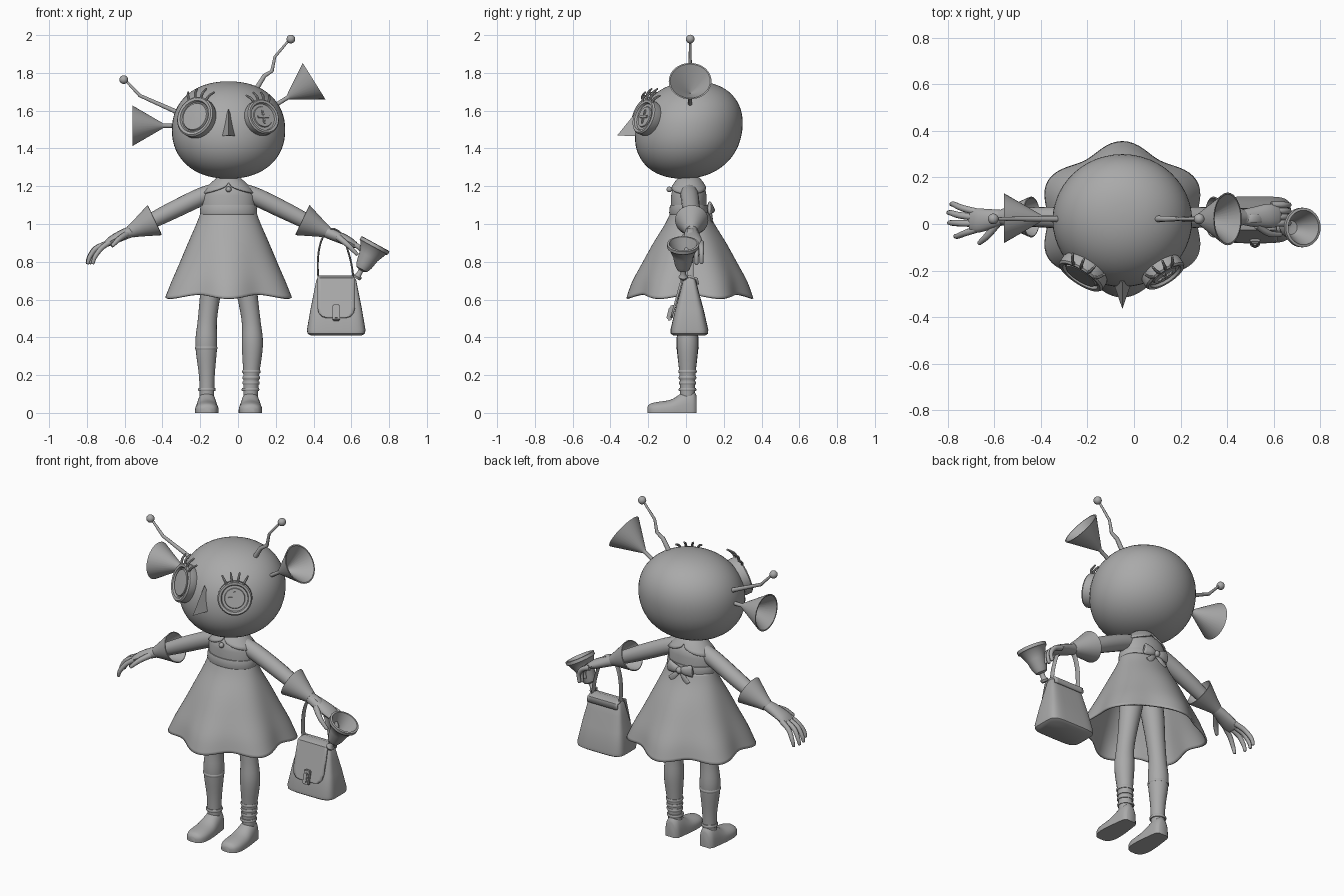
import bpy, bmesh, math
from mathutils import Vector, Matrix

CX, CY = -0.05, 0.015          # body axis
clay = bpy.data.materials.new("clay_grey")
clay.diffuse_color = (0.4, 0.4, 0.4, 1)


def finish(name, bm, angle=40, thick=0):
    bmesh.ops.recalc_face_normals(bm, faces=bm.faces)
    me = bpy.data.meshes.new(name)
    bm.to_mesh(me)
    bm.free()
    me.materials.append(clay)
    ob = bpy.data.objects.new(name, me)
    bpy.context.collection.objects.link(ob)
    bpy.ops.object.select_all(action='DESELECT')
    ob.select_set(True)
    bpy.context.view_layer.objects.active = ob
    bpy.ops.object.shade_smooth_by_angle(angle=math.radians(angle))
    if thick:
        m = ob.modifiers.new("thickness", 'SOLIDIFY')
        m.thickness, m.offset = thick, 0
    return ob


def loft(name, rings, closed=True, cap=True, angle=40, thick=0):
    bm = bmesh.new()
    vs = [[bm.verts.new(p) for p in r] for r in rings]
    n = len(rings[0])
    for a, b in zip(vs, vs[1:]):
        for i in range(n if closed else n - 1):
            j = (i + 1) % n
            bm.faces.new((a[i], a[j], b[j], b[i]))
    if cap:
        bm.faces.new(vs[0])
        bm.faces.new(vs[-1])
    return finish(name, bm, angle, thick)


def spow(v, e):
    return math.copysign(abs(v) ** e, v)


def ellipse(cx, cy, z, rx, ry, n=40, e=1.0):
    ts = [2 * math.pi * i / n for i in range(n)]
    return [(cx + rx * spow(math.cos(t), e), cy + ry * spow(math.sin(t), e), z) for t in ts]


def catmull(rows, k=4):
    rows = [Vector(r) for r in rows]
    q = [rows[0]] + rows + [rows[-1]]
    out = []
    for a, b, c, d in zip(q, q[1:], q[2:], q[3:]):
        for i in range(k):
            t = i / k
            out.append(0.5 * (2 * b + (c - a) * t + (2 * a - 5 * b + 4 * c - d) * t * t
                              + (3 * b - a - 3 * c + d) * t ** 3))
    return out + [rows[-1]]


def tube(name, rows, n=16, soft=True):
    """rows: x, y, z, radius along y, radius across"""
    rows = catmull(rows) if soft else [Vector(r) for r in rows]
    pts = [Vector(r[:3]) for r in rows]
    rings = []
    for i, (p, r) in enumerate(zip(pts, rows)):
        t = (pts[min(i + 1, len(pts) - 1)] - pts[max(i - 1, 0)]).normalized()
        s = (Vector((0, 1, 0)) - t * t.y).normalized()
        u = t.cross(s)
        ring = lambda f, o: [p + t * o + s * r[3] * f * math.cos(a) + u * r[4] * f * math.sin(a)
                             for a in (2 * math.pi * k / n for k in range(n))]
        rings.append(ring(1, 0))
    m = min(rows[-1][3], rows[-1][4])
    rings.append([p + t * m * 0.5 + (Vector(v) - p) * 0.7 for v in rings[-1]])  # rounded tip
    return loft(name, rings)


def frame(loc, d):
    return Matrix.Translation(loc) @ Vector(d).to_track_quat('Z', 'Y').to_matrix().to_4x4()


def lathe(name, prof, loc, d, n=32, angle=40):
    m = frame(loc, d)
    return loft(name, [[m @ Vector(p) for p in ellipse(0, 0, h, max(r, 0.0005), max(r, 0.0005), n)]
                       for r, h in prof], angle=angle)


def ball(name, loc, r):
    bm = bmesh.new()
    bmesh.ops.create_uvsphere(bm, u_segments=20, v_segments=12, radius=r,
                              matrix=Matrix.Translation(loc))
    return finish(name, bm)


def box(name, m, size):
    bm = bmesh.new()
    bmesh.ops.create_cube(bm, size=1, matrix=m @ Matrix.Diagonal((*size, 1)))
    bmesh.ops.bevel(bm, geom=bm.edges[:], offset=min(size) * 0.25, segments=2, affect='EDGES')
    return finish(name, bm)


# head: softly squared ball, leaning back slightly
rings = []
for i in range(33):
    a = math.radians(-89 + 178 * i / 32)
    s, c = spow(math.sin(a), 0.93), math.cos(a) ** 0.9
    rings.append(ellipse(CX, CY + 0.03 * s, 1.4975 + 0.2575 * s, 0.3 * c, 0.283 * c, 48))
loft("head", rings)

# nose: three-sided pyramid
bm = bmesh.new()
v = [bm.verts.new(p) for p in ((CX, -0.25, 1.61), (CX, -0.365, 1.468),
                               (CX - 0.05, -0.22, 1.465), (CX + 0.05, -0.22, 1.465))]
for f in ((0, 1, 2), (0, 1, 3), (0, 2, 3), (1, 2, 3)):
    bm.faces.new([v[i] for i in f])
finish("nose", bm, 20)

# button eyes with lashes
for side, x, r in (("left", 0.128, 0.096), ("right", -0.222, 0.11)):
    sx = 1 if x > 0 else -1
    loc, d = Vector((x, -0.213, 1.565)), (sx * 0.52, -0.8, 0.3)
    prof = [(0, -0.05), (r * 0.9, -0.05), (r, -0.02), (r, 0.012), (r * 0.93, 0.02),
            (r * 0.8, 0.018), (r * 0.75, 0.006)]
    if sx > 0:
        prof += [(r * 0.6, 0.006), (r * 0.57, 0.012), (0, 0.012)]
    else:
        prof += [(r * 0.7, 0.006), (r * 0.66, 0.015), (0, 0.018)]
    lathe(side + "_button_eye", prof, loc, d, 40, 30)
    m = frame(loc, d)
    for k, deg in enumerate((60, 80, 100, 120)):
        a = math.radians(deg)
        row = [[*(m @ Vector((r * f * math.cos(a), r * f * math.sin(a), h))), w, w]
               for f, h, w in ((0.9, 0.012, 0.007), (1.2, 0.012, 0.007), (1.48, -0.008, 0.005))]
        tube(f"{side}_lash_{k}", row, 8)
    if sx > 0:      # stitched cross
        for k in (0, 1):
            box(f"stitch_{k}", m @ Matrix.Rotation(k * math.pi / 2, 4, 'Z')
                @ Matrix.Translation((0, 0, 0.014)), (0.075, 0.013, 0.012))

# funnel ears
for side, loc, d, s in (("right", (-0.405, 0.025, 1.52), (-1, 0, 0), 1.0),
                        ("left", (0.272, 0.022, 1.675), (0.85, 0, 0.53), 1.06)):
    lathe(side + "_ear", [(0, -0.12), (0.011, -0.12), (0.011, -0.01), (0.018, 0.0),
                          (0.105 * s, 0.15), (0.107 * s, 0.154), (0.1 * s, 0.154), (0, 0.03)], loc, d)

# antennae
for side, path in (("right", ((-0.28, 1.57), (-0.34, 1.6), (-0.52, 1.68), (-0.605, 1.77))),
                   ("left", ((0.08, 1.68), (0.1, 1.72), (0.14, 1.785), (0.18, 1.81),
                             (0.195, 1.885), (0.28, 1.985)))):
    n = len(path) - 1
    tube(side + "_antenna", [(x, 0.022, z, 0.016 - 0.01 * i / n, 0.016 - 0.01 * i / n)
                             for i, (x, z) in enumerate(path)], 10, False)
    ball(side + "_antenna_ball", (path[-1][0], 0.022, path[-1][1] - 0.006), 0.023)

# torso, neck, sash
loft("bodice", [ellipse(CX, CY, z, rx, ry) for z, rx, ry in (
    (1.04, 0.144, 0.098), (1.1, 0.141, 0.094), (1.15, 0.142, 0.094), (1.19, 0.122, 0.086),
    (1.215, 0.08, 0.065), (1.235, 0.046, 0.046), (1.29, 0.045, 0.045))])
loft("sash", [ellipse(CX, CY, z, 0.142 + o, 0.094 + o) for z, o in (
    (1.048, -0.01), (1.05, 0.007), (1.06, 0.01), (1.09, 0.007), (1.1, 0.004), (1.102, -0.01))])

# collar: two round lobes meeting front and back
grid = []
for j in range(7):
    row = []
    for i in range(48):
        a = 2 * math.pi * i / 48
        t = j / 6 * (0.4 + 0.6 * abs(math.cos(a)) ** 0.5)
        row.append((CX + (0.05 + 0.09 * t) * math.cos(a), CY + (0.048 + 0.062 * t) * math.sin(a),
                    1.245 - 0.085 * t ** 1.3))
    grid.append(row)
loft("collar", grid, cap=False, thick=0.008)
ball("collar_button", (CX, -0.088, 1.183), 0.015)

# flared skirt with six folds
rings = []
for z, rx, ry, amp in catmull(((1.06, 0.143, 0.097, 0), (1.0, 0.166, 0.125, 0.008),
                               (0.9, 0.212, 0.185, 0.02), (0.8, 0.258, 0.237, 0.035),
                               (0.7, 0.305, 0.285, 0.055), (0.615, 0.34, 0.31, 0.07))):
    ring = []
    for i in range(96):
        a = 2 * math.pi * i / 96
        w = amp * math.cos(6 * (a - math.pi / 2))
        ring.append((CX + rx * (1 + w) * math.cos(a), CY + 0.005 + ry * (1 + w) * math.sin(a),
                     z - 0.15 * w))
    rings.append(ring)
loft("skirt", rings, cap=False, thick=0.01)

# bow at the back of the sash
BY = 0.125
for s in (-1, 1):
    tube("bow_loop", [(CX, BY, 1.075, 0.012, 0.014), (CX + s * 0.035, BY + 0.006, 1.08, 0.016, 0.027),
                      (CX + s * 0.075, BY, 1.085, 0.013, 0.036)], 12)
    tube("bow_tail", [(CX, BY, 1.07, 0.006, 0.01), (CX + s * 0.03, BY + 0.01, 1.04, 0.006, 0.015),
                      (CX + s * 0.055, BY + 0.01, 1.01, 0.006, 0.022)], 12)
ball("bow_knot", (CX, BY + 0.008, 1.075), 0.02)

# arms and flared glove cuffs
for s, side in ((-1, "right"), (1, "left")):
    tube(side + "_arm", [(CX + s * x, y, z, r, r) for x, y, z, r in (
        (0.07, 0.015, 1.17, 0.046), (0.15, 0.02, 1.142, 0.048), (0.3, 0.028, 1.07, 0.046),
        (0.42, 0.03, 1.01, 0.04), (0.52, 0.03, 0.96, 0.032))])
    lathe(side + "_cuff", [(0, 0), (0.034, 0), (0.044, 0.03), (0.06, 0.07), (0.088, 0.14),
                           (0.083, 0.142), (0.054, 0.07), (0, 0.03)],
          (CX + s * 0.518, 0.03, 0.96), (-s * 0.9, 0, 0.43))

# open hand
tube("right_palm", [(-0.55, 0.03, 0.965, 0.03, 0.03), (-0.61, 0.022, 0.942, 0.042, 0.029),
                    (-0.67, 0.015, 0.912, 0.052, 0.024), (-0.70, 0.015, 0.893, 0.048, 0.016)])
for k, (y0, y1, x1) in enumerate(((0.053, 0.085, -0.785), (0.028, 0.048, -0.798),
                                  (0.002, 0.005, -0.795), (-0.024, -0.052, -0.768))):
    tube(f"right_finger_{k}", [(-0.68, y0, 0.903, 0.015, 0.015), (x1 + 0.045, (y0 + y1) / 2, 0.872, 0.014, 0.014),
                               (x1 + 0.01, y1, 0.825, 0.012, 0.012), (x1, y1, 0.792, 0.009, 0.009)], 10)
tube("right_thumb", [(-0.59, 0.0, 0.945, 0.018, 0.018), (-0.63, -0.05, 0.92, 0.015, 0.015),
                     (-0.665, -0.082, 0.885, 0.01, 0.01)], 10)

# gripping hand
tube("left_palm", [(0.45, 0.03, 0.965, 0.03, 0.03), (0.51, 0.03, 0.94, 0.042, 0.03),
                   (0.58, 0.035, 0.91, 0.052, 0.026), (0.62, 0.035, 0.888, 0.046, 0.018)])
for k, (y, z) in enumerate(((0.082, 0.795), (0.056, 0.79), (0.03, 0.8), (0.004, 0.82))):
    tube(f"left_finger_{k}", [(0.59, y, 0.9, 0.014, 0.015), (0.64, y, 0.878, 0.014, 0.014),
                              (0.665, y, 0.84, 0.012, 0.012), (0.66, y, z, 0.01, 0.01)], 10)
tube("left_thumb", [(0.53, -0.005, 0.93, 0.018, 0.018), (0.58, -0.04, 0.89, 0.014, 0.014),
                    (0.63, -0.045, 0.84, 0.01, 0.01)], 10)

# small hand horn
lathe("hand_horn", [(0, 0), (0.018, 0), (0.024, 0.012), (0.014, 0.026), (0.014, 0.05), (0.033, 0.058),
                    (0.044, 0.085), (0.054, 0.135), (0.075, 0.185), (0.085, 0.192), (0.085, 0.21),
                    (0.074, 0.212), (0.064, 0.185), (0.042, 0.135), (0.03, 0.1), (0, 0.095)],
      (0.627, -0.015, 0.71), (0.48, 0, 0.88))

# legs, socks, shoes
LEGS = {"right": (((-0.1, 0.92, 0.07), (-0.13, 0.75, 0.063), (-0.15, 0.6, 0.053), (-0.163, 0.48, 0.051),
                   (-0.168, 0.36, 0.058), (-0.165, 0.2, 0.042), (-0.165, 0.08, 0.038)), -0.165),
        "left": (((0.0, 0.92, 0.07), (0.03, 0.75, 0.063), (0.053, 0.6, 0.053), (0.07, 0.48, 0.05),
                  (0.076, 0.36, 0.056), (0.07, 0.2, 0.042), (0.067, 0.08, 0.038)), 0.066)}
for side, (rows, fx) in LEGS.items():
    tube(side + "_leg", [(x, 0.008, z, r, r) for x, z, r in rows], 24)
    rings = []
    for y, w, h in catmull(((-0.205, 0.02, 0.03), (-0.19, 0.046, 0.048), (-0.15, 0.061, 0.058),
                            (-0.08, 0.061, 0.07), (-0.03, 0.055, 0.1), (0.01, 0.05, 0.122),
                            (0.04, 0.044, 0.118), (0.056, 0.03, 0.09)), 3):
        arc = [math.pi * i / 14 for i in range(15)]
        rings.append([(fx - w, y, 0)] + [(fx - w * math.cos(a), y, 0.014 + (h - 0.014) * math.sin(a) ** 0.8)
                                         for a in arc] + [(fx + w, y, 0)])
    loft(side + "_shoe", rings, angle=50)
    bands = [(fx, 0.115, 0.047)]
    bands += [(-0.168, 0.335, 0.06)] if fx < 0 else [(0.069, 0.15, 0.046), (0.07, 0.178, 0.047), (0.071, 0.21, 0.049)]
    for x, z, r in bands:
        lathe(side + "_sock_band", [(r - 0.014, 0), (r - 0.003, 0), (r, 0.006), (r, 0.011),
                                    (r - 0.003, 0.017), (r - 0.014, 0.017)], (x, 0.008, z), (0, 0, 1), 28, 60)
ball("hips", (CX, CY, 0.96), 0.1)

# handbag
BX, BGY = 0.52, 0.018
BAG = ((0.41, 0.135, 0.085), (0.42, 0.152, 0.099), (0.44, 0.155, 0.1), (0.55, 0.136, 0.075),
       (0.64, 0.118, 0.05), (0.7, 0.106, 0.035), (0.715, 0.098, 0.026))
loft("bag_body", [ellipse(BX, BGY, z, hx, hy, 48, 0.4) for z, hx, hy in BAG])
flap = [(BGY + 0.045, 0.68, 0.1), (BGY + 0.04, 0.71, 0.1), (BGY, 0.722, 0.099), (BGY - 0.04, 0.71, 0.099),
        (BGY - 0.058, 0.64, 0.1), (BGY - 0.08, 0.56, 0.1), (BGY - 0.088, 0.53, 0.093),
        (BGY - 0.093, 0.51, 0.075), (BGY - 0.095, 0.503, 0.05)]
loft("bag_flap", [[(BX + hw * i / 5, y, z) for i in range(-5, 6)] for y, z, hw in flap],
     closed=False, cap=False, thick=0.012)
tilt = Matrix.Rotation(math.radians(-14), 4, 'X')
box("bag_clasp", Matrix.Translation((BX, BGY - 0.097, 0.53)) @ tilt, (0.042, 0.022, 0.085))
box("bag_clasp_tab", Matrix.Translation((BX, BGY - 0.108, 0.528)) @ tilt, (0.02, 0.014, 0.06))
tube("bag_handle", [(x, BGY + 0.004, z, 0.018, 0.005) for x, z in (
    (0.428, 0.69), (0.422, 0.78), (0.43, 0.87), (0.455, 0.94), (0.5, 0.975), (0.55, 0.945),
    (0.575, 0.88), (0.6, 0.79), (0.614, 0.69))], 12)
